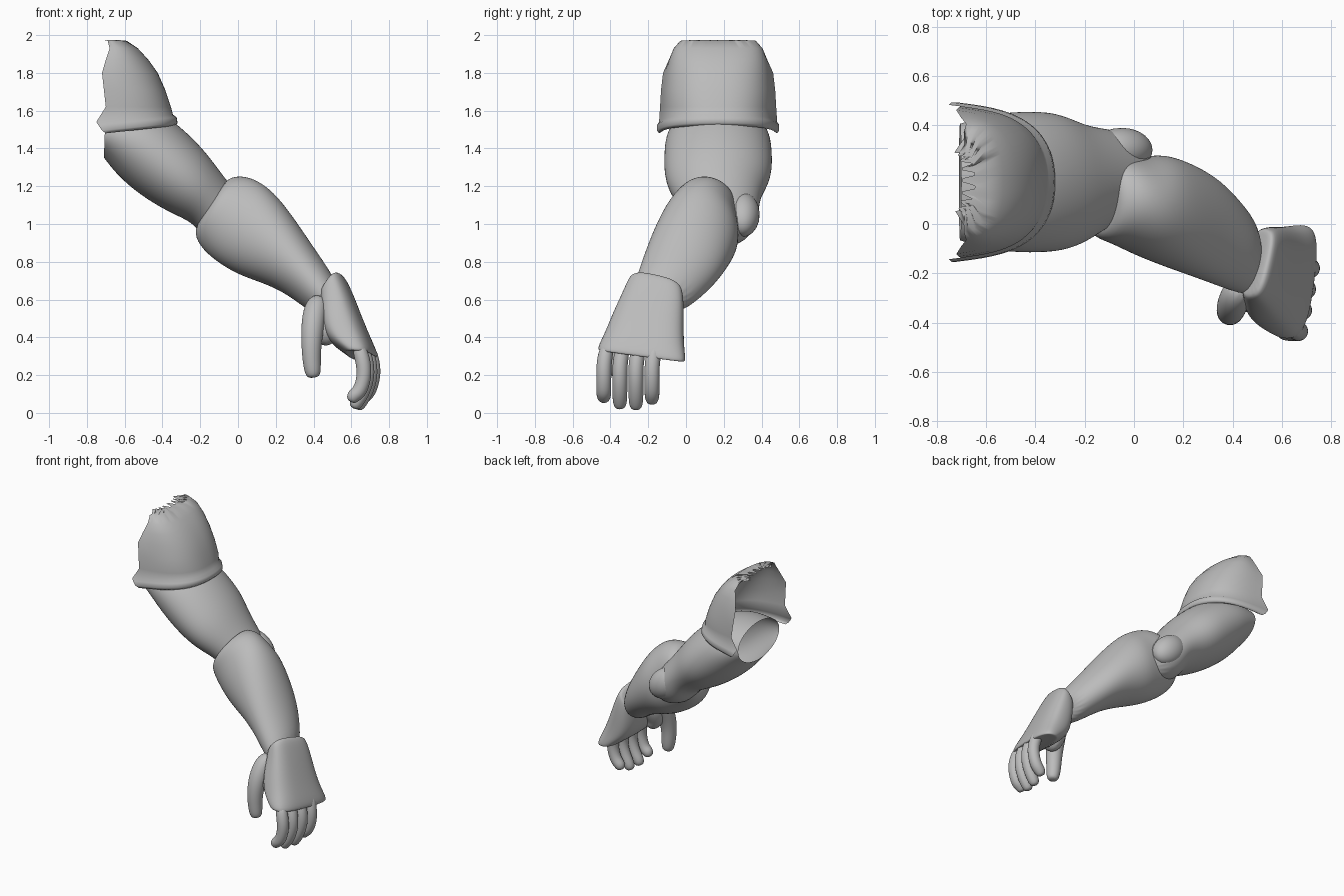
import bpy, math
from mathutils import Vector

cube = bpy.data.objects.get("Cube")
if cube:
    bpy.data.objects.remove(cube)

grey = bpy.data.materials.new("plain grey")
grey.use_nodes = True
colour = (0.5, 0.5, 0.5, 1)
grey.diffuse_color = colour
grey.node_tree.nodes["Principled BSDF"].inputs["Base Color"].default_value = colour


def loft(name, rings, closed=True, smooth_levels=2):
    """Skin a list of equal point rings; closed rings also get end caps."""
    n = len(rings[0])
    verts = [p for ring in rings for p in ring]
    faces = []
    for r in range(len(rings) - 1):
        for i in range(n if closed else n - 1):
            j = (i + 1) % n
            a, b = r * n, (r + 1) * n
            faces.append((a + i, a + j, b + j, b + i))
    if closed:
        faces.append(tuple(reversed(range(n))))
        faces.append(tuple(range(len(verts) - n, len(verts))))
    mesh = bpy.data.meshes.new(name)
    mesh.from_pydata(verts, [], faces)
    mesh.materials.append(grey)
    mesh.shade_smooth()
    obj = bpy.data.objects.new(name, mesh)
    bpy.context.collection.objects.link(obj)
    if smooth_levels:
        mod = obj.modifiers.new("smooth", "SUBSURF")
        mod.levels = mod.render_levels = smooth_levels
    return obj


def power(value, p):
    return math.copysign(abs(value) ** p, value)


def section(upper, lower, y, half, p=1.0, tilt=0.0, n=20):
    """Ring spanning two side-profile points (x, z) and a width along y."""
    ring = []
    for i in range(n):
        t = math.tau * i / n
        c, s = power(math.cos(t), p), power(math.sin(t), p)
        f = (1 + c) / 2
        ring.append((lower[0] + (upper[0] - lower[0]) * f + tilt * s,
                     y + half * s,
                     lower[1] + (upper[1] - lower[1]) * f - tilt * s))
    return ring


def tube(name, path, radii, n=12):
    """Rounded digit along a path."""
    pts = [Vector(p) for p in path]
    rings = []
    for k, p in enumerate(pts):
        d = (pts[min(k + 1, len(pts) - 1)] - pts[max(k - 1, 0)]).normalized()
        u = d.cross(Vector((0, 1, 0))).normalized()
        v = d.cross(u)
        rings.append([p + radii[k] * (u * math.cos(math.tau * i / n) + v * math.sin(math.tau * i / n))
                      for i in range(n)])
    return loft(name, rings)


# Upper arm
loft("upper_arm", [section(*r) for r in (
    ((-.70, 1.62), (-.71, 1.35), .17, .24),
    ((-.5, 1.64), (-.66, 1.28), .17, .28),
    ((-.35, 1.56), (-.57, 1.19), .17, .29),
    ((-.21, 1.43), (-.44, 1.10), .17, .29),
    ((-.13, 1.33), (-.32, 1.04), .16, .25),
    ((-.05, 1.22), (-.23, 1), .18, .21),
    ((.05, 1.1), (-.17, .9), .2, .18),
    ((.12, 1), (0, .85), .18, .12))])
upper = bpy.data.objects["upper_arm"]
# Open the shoulder end: remove its first cap
mesh = upper.data
import bmesh
bm = bmesh.new()
bm.from_mesh(mesh)
bm.faces.ensure_lookup_table()
bmesh.ops.delete(bm, geom=[bm.faces[-2]], context="FACES_ONLY")
bm.to_mesh(mesh)
bm.free()

# Forearm
loft("forearm", [section(*r) for r in (
    ((-.08, 1.2), (-.2, 1.03), .1, .09),
    ((-.05, 1.25), (-.24, .95), .1, .16),
    ((.04, 1.26), (-.19, .86), .1, .18),
    ((.13, 1.22), (-.09, .78), .07, .2),
    ((.21, 1.15), (.02, .72), .06, .23),
    ((.30, 1.03), (.15, .68), .02, .23),
    ((.4, .88), (.27, .62), -.03, .22),
    ((.49, .75), (.37, .54), -.1, .185),
    ((.54, .65), (.46, .5), -.15, .14))])

# Elbow point
bpy.ops.mesh.primitive_uv_sphere_add(segments=24, ring_count=16, radius=1, location=(-.05, .3, 1.05))
elbow = bpy.context.object
elbow.name = "elbow"
elbow.scale = (.14, .09, .1)
elbow.rotation_euler = (0, math.radians(40), 0)
elbow.data.materials.append(grey)
bpy.ops.object.shade_smooth()

# Shoulder cap: open half-dome with a rolled rim and torn inner edge
# Each level: height, outer x, inner x, half width
levels = ((2, -.67, -.71, .12), (1.97, -.59, -.69, .2), (1.93, -.53, -.68, .235),
          (1.87, -.475, -.7, .26), (1.8, -.425, -.72, .275), (1.71, -.385, -.71, .285),
          (1.62, -.355, -.7, .29), (1.58, -.345, -.75, .295), (1.565, -.325, -.74, .305),
          (1.535, -.32, -.72, .305), (1.52, -.335, -.7, .295), (1.53, -.37, -.69, .28))
rings, count = [], 36
for k, (z, outer, inner, half) in enumerate(levels):
    ring = []
    for i in range(count + 1):
        t = math.pi * (i / count - .5)
        c, s = power(math.cos(t), .75), power(math.sin(t), .85)
        flare = 1 + (.06 * (1 - c) ** 3 if z < 1.85 else 0)
        x = inner + (outer - inner) * c
        torn = .025 * (-1) ** (i // 2) if k == 0 else 0
        sag = .04 * (1 - c) if z < 1.6 else 0
        ring.append((x + torn, .17 + half * s * flare, z - abs(torn) - sag))
    rings.append(ring)
loft("shoulder_cap", rings, closed=False, smooth_levels=0)

# Hand guard over the back of the hand
loft("hand_guard", [section(*r, p=.7, tilt=.03) for r in (
    ((.52, .72), (.46, .6), -.155, .12),
    ((.55, .745), (.45, .62), -.16, .14),
    ((.59, .67), (.45, .56), -.17, .16),
    ((.645, .53), (.45, .46), -.2, .19),
    ((.69, .42), (.48, .37), -.22, .21),
    ((.735, .32), (.56, .32), -.235, .235),
    ((.73, .29), (.58, .3), -.235, .23),
    ((.7, .31), (.6, .31), -.235, .2))])

# Fingers, index to little
names = ("index", "middle", "ring", "little")
for k, name in enumerate(names):
    y = -.435 + .085 * k
    x = .655 + .016 * k
    tip = (.045, .01, .005, .035)[k]
    tube(name + "_finger",
         [(x - .02, y + .02, .36), (x + .01, y, .27), (x + .015, y, .19),
          (x - .01, y, .11), (x - .045, y, tip + .045), (x - .06, y, tip + .012)],
         (.04, .042, .041, .041, .04, .026))

# Thumb and its base
tube("thumb", [(.44, -.24, .6), (.41, -.29, .56), (.395, -.34, .46), (.388, -.36, .36),
               (.39, -.36, .27), (.397, -.36, .21), (.4, -.36, .185)],
     (.05, .066, .064, .055, .05, .044, .028))
tube("thumb_base", [(.45, -.2, .58), (.45, -.27, .5), (.46, -.3, .42), (.5, -.27, .37)],
     (.05, .085, .075, .05))
